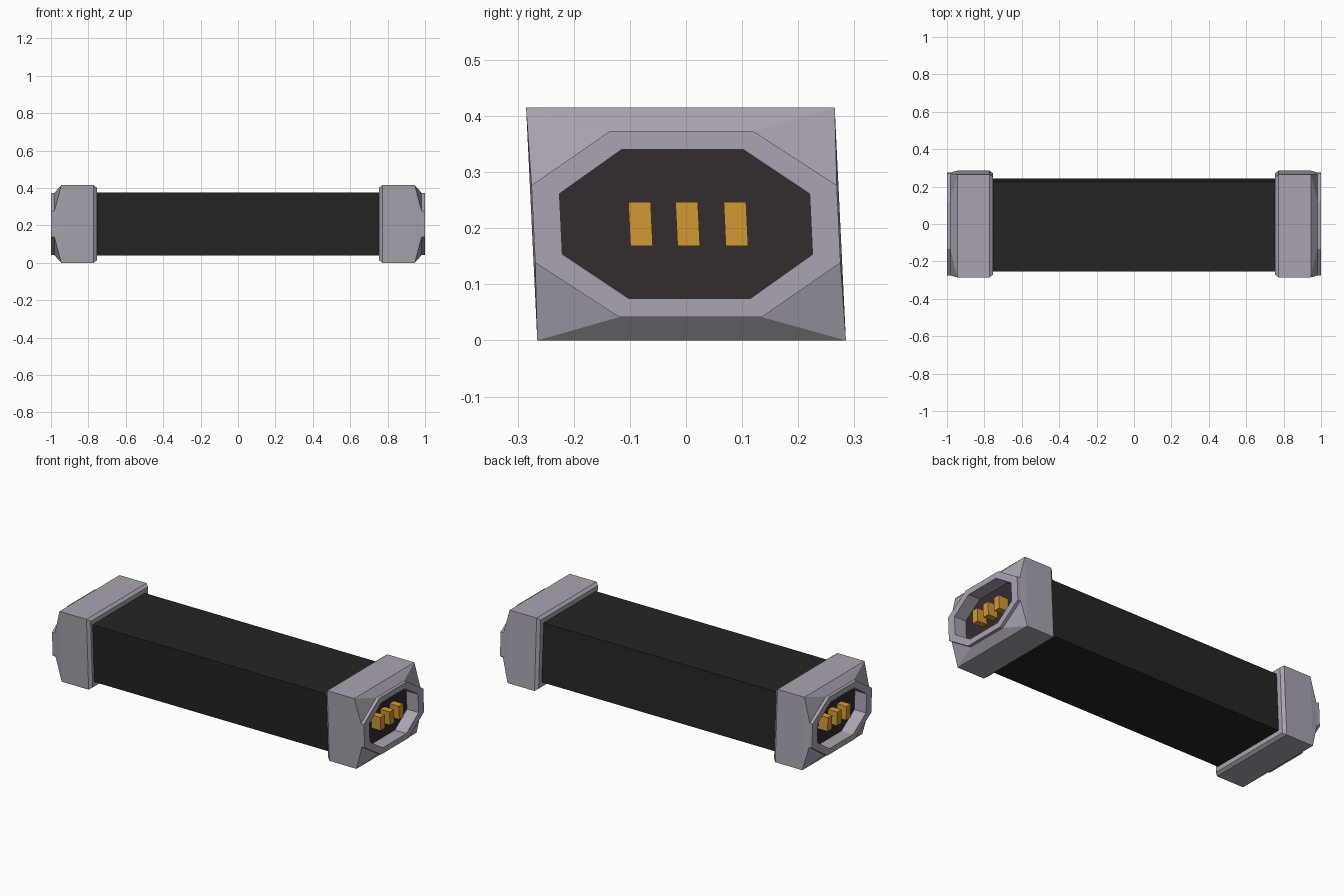
import bpy, bmesh

if "Cube" in bpy.data.objects:
    bpy.data.objects.remove(bpy.data.objects["Cube"])

ZC = 0.2075      # mid height of the bar
LEAN = -0.048    # slight sideways lean of the cross-section


def material(name, rgb):
    m = bpy.data.materials.new(name)
    m.diffuse_color = (*rgb, 1)
    m.use_nodes = True
    m.node_tree.nodes["Principled BSDF"].inputs["Base Color"].default_value = m.diffuse_color
    return m


metal = material("pale_metal", (0.40, 0.37, 0.44))
black = material("black_casing", (0.018, 0.018, 0.018))
dark = material("socket_dark", (0.035, 0.025, 0.03))
gold = material("gold_contact", (0.65, 0.32, 0.035))


def octagon(hy, hz, fy, fz):
    """Corner pairs, counter-clockwise, half sizes plus flat half lengths."""
    return [(hy, -fz), (hy, fz), (fy, hz), (-fy, hz),
            (-hy, fz), (-hy, -fz), (-fy, -hz), (fy, -hz)]


def rect(hy, hz):
    return octagon(hy, hz, hy, hz)


def loft(name, sections, mats, dark_end=False, flip=False, y0=0.0):
    """Skin a list of (x, outline) sections; closed at both ends."""
    bm = bmesh.new()
    s = -1 if flip else 1
    rings = [[bm.verts.new((s * x, y0 + y + LEAN * z, ZC + z)) for y, z in pts]
             for x, pts in sections]
    for a, b in zip(rings, rings[1:]):
        for i in range(8):
            j = (i + 1) % 8
            bm.faces.new((a[i], a[j], b[j], b[i]))
    bm.faces.new(rings[0][::-1])
    end = bm.faces.new(rings[-1])
    end.material_index = 1 if dark_end else 0
    bmesh.ops.remove_doubles(bm, verts=bm.verts, dist=1e-5)
    bmesh.ops.recalc_face_normals(bm, faces=bm.faces)
    me = bpy.data.meshes.new(name)
    bm.to_mesh(me)
    bm.free()
    for m in mats:
        me.materials.append(m)
    ob = bpy.data.objects.new(name, me)
    bpy.context.collection.objects.link(ob)
    return ob


# Long casing
loft("casing", [(-0.76, rect(0.24, 0.169)), (0.76, rect(0.24, 0.169))],
     [black], y0=-0.006)

# End caps with octagonal sockets and three contacts each
outer = octagon(0.272, 0.166, 0.127, 0.069)
inner = octagon(0.223, 0.133, 0.108, 0.054)
for side, flip in (("right", False), ("left", True)):
    loft(side + "_end_cap", [
        (0.755, rect(0.262, 0.195)),
        (0.772, rect(0.275, 0.2075)),
        (0.945, rect(0.275, 0.2075)),
        (0.982, outer),
        (1.0, outer),
        (1.0, inner),
        (0.925, inner),
    ], [metal, dark], dark_end=True, flip=flip)
    for n, y in enumerate((-0.081, 0.003, 0.089)):
        loft(f"{side}_contact_{n + 1}",
             [(0.92, rect(0.02, 0.039)), (0.985, rect(0.02, 0.039))],
             [gold], flip=flip, y0=y)
